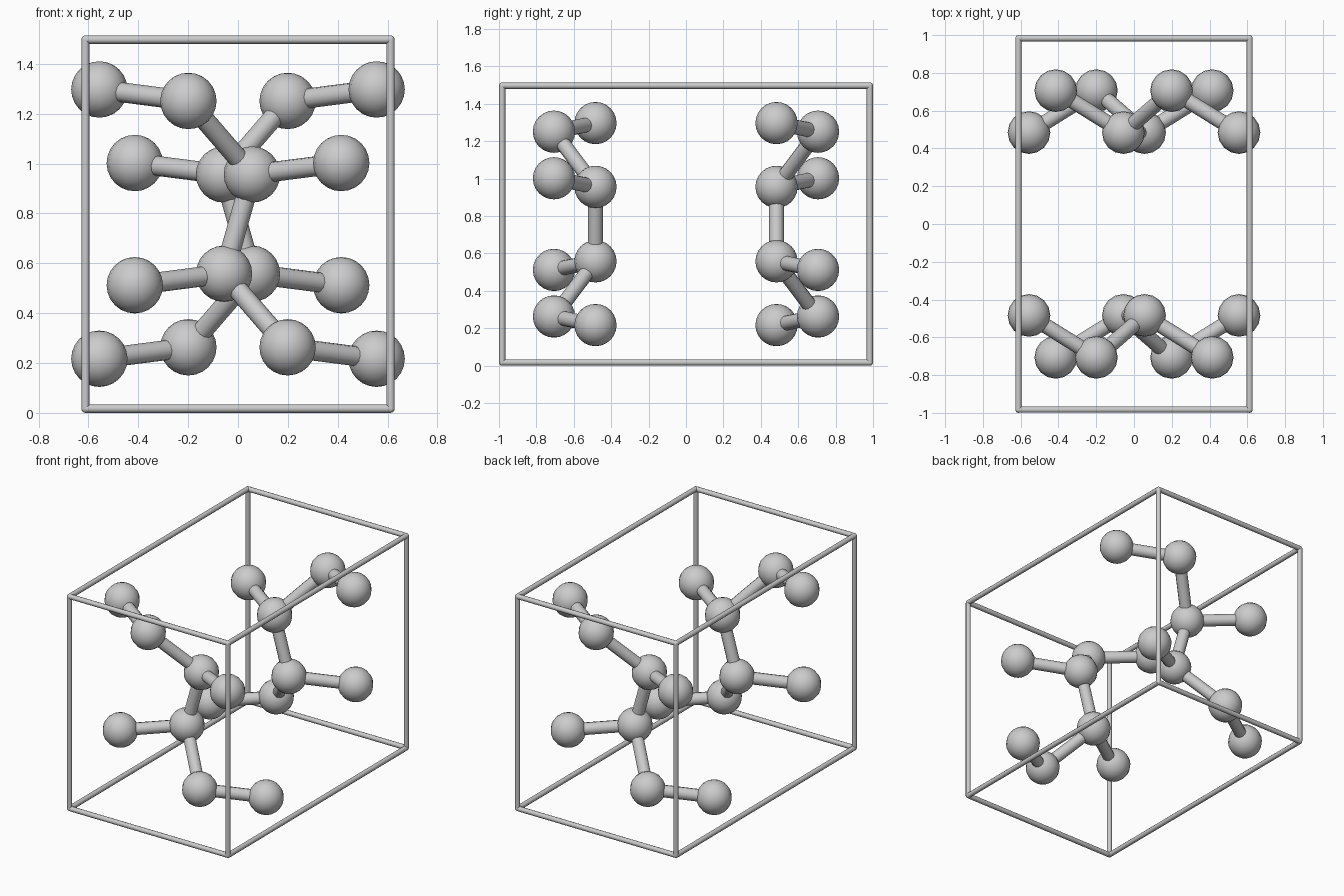
import bpy
import math
from mathutils import Vector

if "Cube" in bpy.data.objects:
    bpy.data.objects.remove(bpy.data.objects["Cube"])

ATOM_R, BOND_R, EDGE_R = 0.113, 0.04, 0.017
MID_Z = 0.757                        # height of the cell centre
HALF = Vector((0.612, 0.983, 0.74))  # half size of the cell frame


def finish(name):
    ob = bpy.context.object
    ob.name = name
    bpy.ops.object.shade_smooth_by_angle(angle=math.radians(50))
    return ob


def ball(name, pos, radius, segs=16, rings=12):
    bpy.ops.mesh.primitive_uv_sphere_add(segments=segs, ring_count=rings,
                                         radius=radius, location=pos)
    return finish(name)


def rod(name, a, b, radius, sides=12):
    d = b - a
    bpy.ops.mesh.primitive_cylinder_add(
        vertices=sides, radius=radius, depth=d.length, location=(a + b) / 2,
        rotation=d.to_track_quat('Z', 'Y').to_euler())
    return finish(name)


# Unit cell frame: 12 edges with rounded corners
signs = [Vector((x, y, z)) for x in (-1, 1) for y in (-1, 1) for z in (-1, 1)]
centre = Vector((0, 0, MID_Z))
for s in signs:
    p = centre + s * HALF
    ball("frame_corner", p, EDGE_R, 10, 6)
    for axis in range(3):
        if s[axis] < 0:
            e = s.copy()
            e[axis] = 1
            rod("frame_edge", p, centre + e * HALF, EDGE_R, 10)

# Half of one molecule, relative to the cell centre (front side)
half_chain = {
    "end_atom": Vector((-0.556, -0.484, 0.540)),
    "link_atom": Vector((-0.199, -0.706, 0.494)),
    "core_atom": Vector((0.056, -0.484, 0.199)),
    "side_atom": Vector((0.414, -0.706, 0.245)),
}
bonds = [("end_atom", "link_atom"), ("link_atom", "core_atom"),
         ("core_atom", "side_atom")]

# Two molecules, each made of two halves turned about the y axis
for turn in (1, -1):                 # half turn about z gives the back molecule
    cores = []
    for flip in (1, -1):
        place = {n: centre + Vector((p.x * flip * turn, p.y * turn, p.z * flip))
                 for n, p in half_chain.items()}
        for n, p in place.items():
            ball(n, p, ATOM_R)
        for a, b in bonds:
            rod("bond", place[a], place[b], BOND_R)
        cores.append(place["core_atom"])
    rod("core_bond", cores[0], cores[1], BOND_R)
